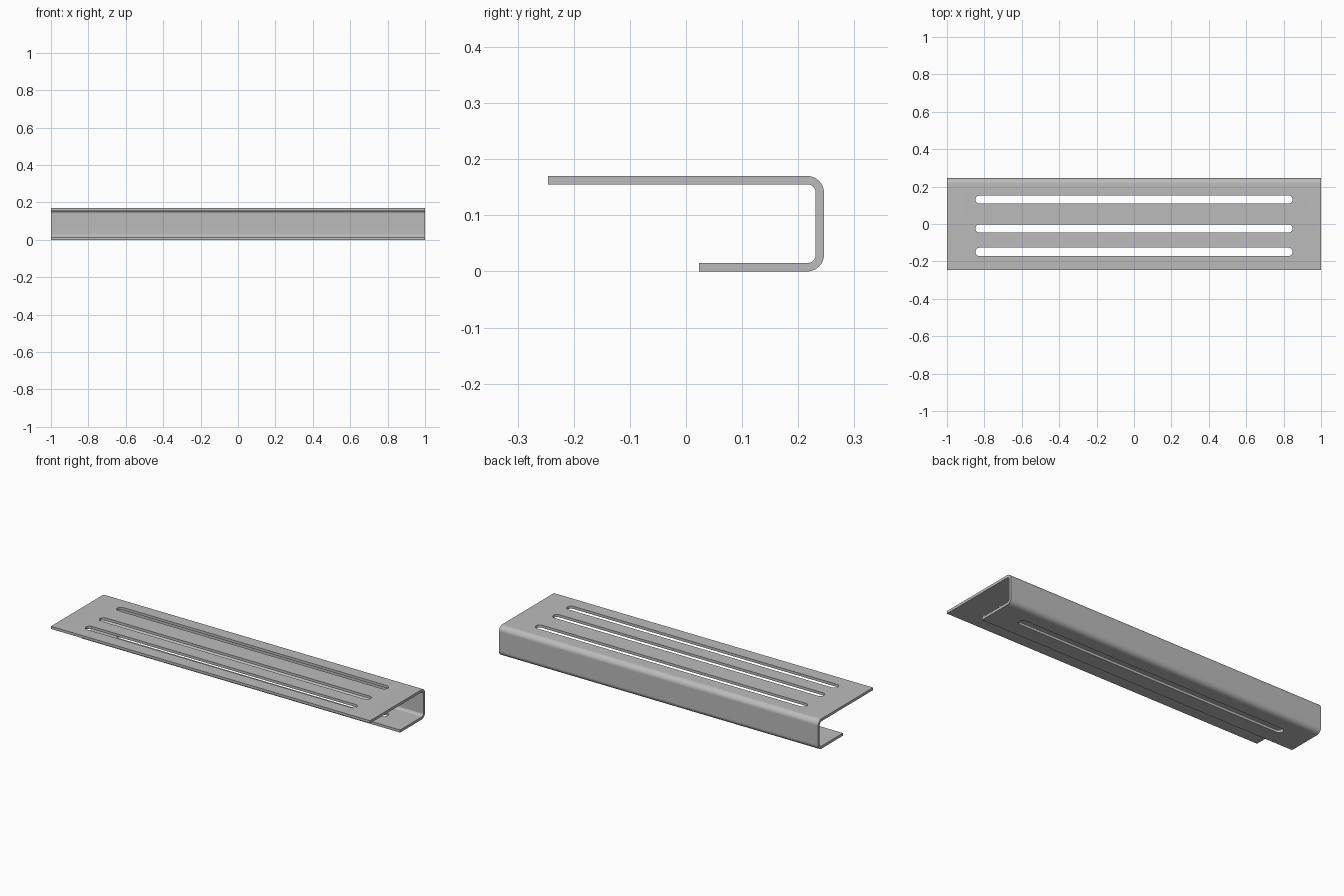
import bpy, bmesh, math
from mathutils import Vector

cube = bpy.data.objects.get("Cube")
if cube:
    bpy.data.objects.remove(cube, do_unlink=True)

# Sheet dimensions
HALF_LEN, T, R = 1.0, 0.0148, 0.03
FRONT, BACK, LIP, TOP = -0.246, 0.246, 0.023, 0.17

# Single bare-metal colour
metal = bpy.data.materials.new("grey metal")
metal.use_nodes = True
grey = (0.5, 0.5, 0.5, 1.0)
metal.diffuse_color = grey
metal.node_tree.nodes["Principled BSDF"].inputs["Base Color"].default_value = grey


def arc(cx, cy, r, a0, a1, n=10):
    """Points along an arc, angles in degrees."""
    return [(cx + r * math.cos(math.radians(a0 + (a1 - a0) * i / n)),
             cy + r * math.sin(math.radians(a0 + (a1 - a0) * i / n)))
            for i in range(n + 1)]


def prism(name, points, sweep):
    """Extrude a closed loop of 3D points along a vector."""
    bm = bmesh.new()
    face = bm.faces.new([bm.verts.new(p) for p in points])
    ext = bmesh.ops.extrude_face_region(bm, geom=[face])
    verts = [v for v in ext["geom"] if isinstance(v, bmesh.types.BMVert)]
    bmesh.ops.translate(bm, verts=verts, vec=Vector(sweep))
    bmesh.ops.recalc_face_normals(bm, faces=bm.faces)
    mesh = bpy.data.meshes.new(name)
    bm.to_mesh(mesh)
    bm.free()
    obj = bpy.data.objects.new(name, mesh)
    bpy.context.collection.objects.link(obj)
    return obj


# Folded channel: wide top shelf, back wall, short bottom lip
cy = BACK - R
profile = [(FRONT, TOP)]
profile += arc(cy, TOP - R, R, 90, 0)
profile += arc(cy, R, R, 0, -90)
profile += [(LIP, 0), (LIP, T)]
profile += arc(cy, R, R - T, -90, 0)
profile += arc(cy, TOP - R, R - T, 0, 90)
profile += [(FRONT, TOP - T)]
bracket = prism("slotted_bracket", [(-HALF_LEN, y, z) for y, z in profile],
                (2 * HALF_LEN, 0, 0))
bracket.data.materials.append(metal)

# Round-ended slots; the rear one also passes through the bottom lip
SLOT_HALF, SLOT_R = 0.848, 0.0225
cutters = []
for label, y in (("rear", 0.131), ("middle", -0.024), ("front", -0.149)):
    outline = arc(SLOT_HALF - SLOT_R, y, SLOT_R, -90, 90)
    outline += arc(-SLOT_HALF + SLOT_R, y, SLOT_R, 90, 270)
    cutter = prism(label + "_slot_cutter", [(x, v, -0.05) for x, v in outline],
                   (0, 0, 0.3))
    cutter.hide_render = True
    cutters.append(cutter)
    mod = bracket.modifiers.new(label + "_slot", "BOOLEAN")
    mod.operation, mod.solver, mod.object = "DIFFERENCE", "EXACT", cutter

bpy.ops.object.select_all(action="DESELECT")
bpy.context.view_layer.objects.active = bracket
bracket.select_set(True)
for mod in list(bracket.modifiers):
    bpy.ops.object.modifier_apply(modifier=mod.name)
for cutter in cutters:
    bpy.data.objects.remove(cutter, do_unlink=True)

# Smooth bends with flat sheet faces
bpy.ops.object.shade_smooth_by_angle(angle=math.radians(30))
weighted = bracket.modifiers.new("flat_sheet_normals", "WEIGHTED_NORMAL")
weighted.keep_sharp = True
